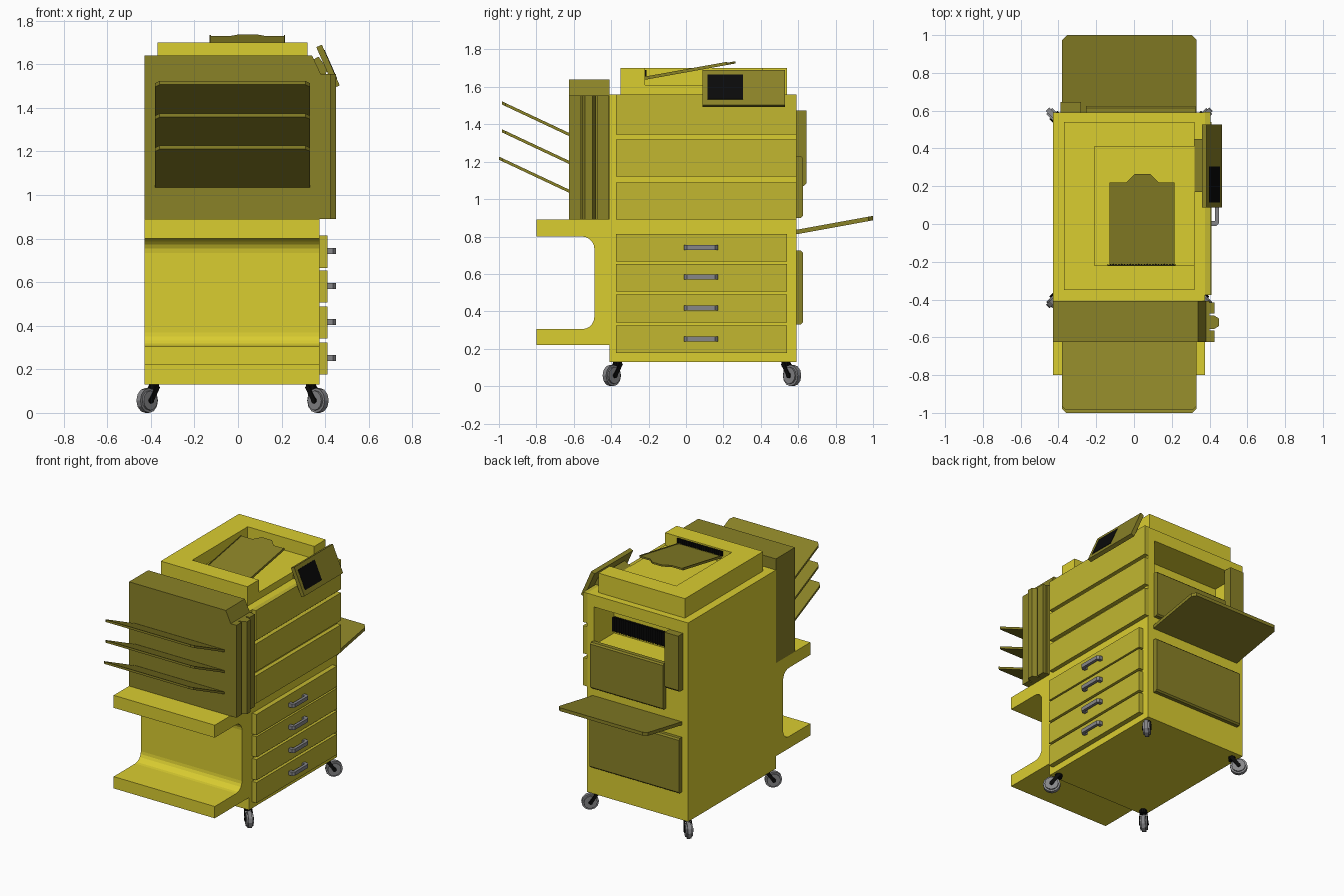
import bpy, bmesh, math
from mathutils import Vector, Matrix

if "Cube" in bpy.data.objects:
    bpy.data.objects.remove(bpy.data.objects["Cube"])


def mat(name, r, g, b):
    m = bpy.data.materials.new(name)
    m.diffuse_color = (r, g, b, 1)
    m.use_nodes = True
    m.node_tree.nodes["Principled BSDF"].inputs["Base Color"].default_value = m.diffuse_color
    return m


YELLOW = mat("body yellow", 0.70, 0.61, 0.03)
PANEL = mat("panel yellow", 0.54, 0.475, 0.03)
OLIVE = mat("dark olive", 0.254, 0.223, 0.02)
GREY = mat("grey", 0.24, 0.24, 0.25)
BLACK = mat("black", 0.003, 0.003, 0.003)


def finish(name, bm, m):
    bmesh.ops.recalc_face_normals(bm, faces=bm.faces)
    me = bpy.data.meshes.new(name)
    bm.to_mesh(me)
    bm.free()
    me.materials.append(m)
    ob = bpy.data.objects.new(name, me)
    bpy.context.collection.objects.link(ob)
    return ob


# Extrude a closed profile along an axis: x -> (y,z), y -> (x,z), z -> (x,y)
def prism(name, pts, axis, a, b, m, shear=0.0, y0=0.0):
    put = {'x': lambda p, t: (t, p[0], p[1]),
           'y': lambda p, t: (p[0], t, p[1]),
           'z': lambda p, t: (p[0], p[1], t + shear * (p[1] - y0))}[axis]
    bm = bmesh.new()
    lo = [bm.verts.new(put(p, a)) for p in pts]
    hi = [bm.verts.new(put(p, b)) for p in pts]
    bm.faces.new(lo)
    bm.faces.new(hi)
    n = len(pts)
    for i in range(n):
        j = (i + 1) % n
        bm.faces.new((lo[i], lo[j], hi[j], hi[i]))
    return finish(name, bm, m)


def box(name, x0, x1, y0, y1, z0, z1, m):
    return prism(name, [(x0, y0), (x1, y0), (x1, y1), (x0, y1)], 'z', z0, z1, m)


def arc(cx, cy, r, a0, a1, n=5):
    return [(cx + r * math.cos(math.radians(a0 + (a1 - a0) * i / n)),
             cy + r * math.sin(math.radians(a0 + (a1 - a0) * i / n))) for i in range(n + 1)]


# Main cabinet with C-shaped front shelf
profile = [(-.80, .22), (-.41, .22), (-.41, .13), (.59, .13), (.59, 1.56), (-.41, 1.56),
           (-.41, .89), (-.80, .89), (-.80, .80)]
profile += arc(-.555, .735, .065, 90, 0) + arc(-.555, .37, .065, 0, -90) + [(-.80, .305)]
body = prism("cabinet", profile, 'x', -.43, .375, YELLOW)

# Recess in the back for the bypass feeder
cut = box("recess_cutter", -.39, .32, .36, .70, 1.20, 1.475, YELLOW)
mod = body.modifiers.new("recess", 'BOOLEAN')
mod.object = cut
mod.operation = 'DIFFERENCE'
mod.solver = 'EXACT'
bpy.context.view_layer.objects.active = body
bpy.ops.object.modifier_apply(modifier=mod.name)
bpy.data.objects.remove(cut)

# Paper drawers with handles
for i, zc in enumerate((.25, .415, .58, .74)):
    box(f"drawer_{i+1}", .37, .41, -.375, .54, zc - .074, zc + .074, PANEL)
    prism(f"drawer_handle_{i+1}",
          [(.405, -.01), (.435, -.01), (.45, .005), (.45, .155), (.435, .17), (.405, .17),
           (.405, .145), (.43, .145), (.43, .015), (.405, .015)],
          'z', zc - .011, zc + .016, GREY)

# Upper side panels
for i, (z0, z1) in enumerate(((.89, 1.09), (1.12, 1.32), (1.345, 1.56))):
    box(f"side_panel_{i+1}", .37, .405, -.375, .592, z0, z1, PANEL)

# Scanner on top, with a recess open to the right
box("scanner_base", -.37, .32, -.35, .54, 1.555, 1.61, YELLOW)
prism("scanner_rim", [(-.37, -.35), (.32, -.35), (.32, -.22), (-.21, -.22),
                      (-.21, .41), (.32, .41), (.32, .54), (-.37, .54)],
      'z', 1.61, 1.70, YELLOW)
prism("document_tray", [(-.13, -.22), (.215, -.22), (.215, .22), (.13, .22), (.085, .265),
                        (.005, .265), (-.04, .22), (-.13, .22)],
      'z', 1.638, 1.65, OLIVE, .18, -.22)
for s, x in (("left", -.13), ("right", .21)):
    box(f"tray_rail_{s}", x, x + .005, -.22, .22, 1.64, 1.655, OLIVE)
    o = bpy.data.objects[f"tray_rail_{s}"]
    for v in o.data.vertices:
        v.co.z += .18 * (v.co.y + .22)


# Toothed feed strips
def teeth(name, x0, x1, y, d, z0, z1, n):
    step = (x1 - x0) / n
    pts = [(x0, y)]
    for i in range(n):
        pts += [(x0 + i * step, y + d), (x0 + (i + .5) * step, y + d * .4)]
    pts += [(x1, y + d), (x1, y)]
    prism(name, pts, 'z', z0, z1, BLACK)


teeth("scanner_feed_strip", -.14, .22, -.222, .012, 1.655, 1.69, 24)
teeth("bypass_feed_strip", -.22, .319, .355, .03, 1.22, 1.32, 30)

# Control panel, tilted to the right
d = Vector((.08, -.185)).normalized()
nrm = Vector((-d.y, d.x))
top, low = Vector((.385, 1.69)), Vector((.467, 1.503))
prism("control_panel", [top, low, low - nrm * .028, top - nrm * .028], 'y', .088, .528, OLIVE)
s0, s1 = top + d * .027, low - d * .033
prism("screen", [s0 + nrm * .002, s1 + nrm * .002, s1 - nrm * .003, s0 - nrm * .003],
      'y', .115, .305, BLACK)
prism("control_panel_bracket", [(.305, 1.60), (.37, 1.635), (.415, 1.57), (.38, 1.545), (.305, 1.558)],
      'y', .17, .45, OLIVE)

# Finisher on the front
prism("finisher", [(-.43, .89), (.40, .89), (.40, 1.555), (.38, 1.555), (.34, 1.64), (-.43, 1.64)],
      'y', -.625, -.408, OLIVE)
for s, a, b in (("front", -.625, -.565), ("back", -.475, -.415)):
    box(f"finisher_strip_{s}", .39, .425, a, b, .89, 1.555, OLIVE)
prism("finisher_door", [(.39, -.555), (.425, -.555), (.45, -.54), (.45, -.50), (.425, -.485), (.39, -.485)],
      'z', .89, 1.555, OLIVE)

# Output trays on the finisher
for i, (y, z) in enumerate(((-1.0, 1.042), (-.985, 1.196), (-.985, 1.345))):
    c = .02
    prism(f"output_tray_{i+1}", [(-.38, -.62), (.33, -.62), (.33, y + c), (.33 - c, y),
                                 (-.38 + c, y), (-.38, y + c)],
          'z', z - .008, z + .009, OLIVE, -.47, -.625)

# Back: bypass tray, covers and side box
prism("bypass_tray", [(-.38, .588), (.33, .588), (.33, .975), (.305, 1.0), (-.355, 1.0), (-.38, .975)],
      'z', .812, .836, OLIVE, .182, .59)


def cover(name, x0, x1, z0, z1):
    c = .01
    prism(name, [(.585, z0), (.615, z0), (.625, z0 + c), (.625, z1 - c), (.615, z1), (.585, z1)],
          'x', x0, x1, OLIVE)


cover("upper_back_cover", -.255, .325, .90, 1.23)
cover("lower_back_cover", -.38, .33, .33, .725)
prism("back_side_box", [(.585, 1.07), (.63, 1.07), (.645, 1.085), (.645, 1.475), (.585, 1.475)],
      'x', -.39, -.28, OLIVE)


# Swivelled casters at the four corners
def caster(name, mx, my, sx, sy):
    out = Vector((sx, sy, 0)).normalized()
    side = Vector((-out.y, out.x, 0))
    hub = Vector((mx, my, .057)) + out * .045
    axis = side.to_track_quat('Z', 'Y').to_matrix().to_4x4()
    bm = bmesh.new()
    for r, w in ((.057, .026), (.045, .046)):
        bmesh.ops.create_cone(bm, cap_ends=True, segments=12, radius1=r, radius2=r, depth=w,
                              matrix=Matrix.Translation(hub) @ axis)
    finish(name + "_wheel", bm, GREY)
    # Stem, slanted fork arms and axle
    bm = bmesh.new()
    bmesh.ops.create_cone(bm, cap_ends=True, segments=10, radius1=.024, radius2=.024, depth=.03,
                          matrix=Matrix.Translation((mx, my, .12)))
    bmesh.ops.create_cone(bm, cap_ends=True, segments=10, radius1=.014, radius2=.014, depth=.062,
                          matrix=Matrix.Translation(hub) @ axis)
    for k in (-1, 1):
        a = Vector((mx, my, .118)) + side * k * .022
        b = hub + side * k * .027
        v = b - a
        m = Matrix((v.normalized().cross(side), side, v.normalized())).transposed().to_4x4()
        bmesh.ops.create_cube(bm, size=1, matrix=Matrix.Translation((a + b) / 2) @ m
                              @ Matrix.Diagonal((.024, .006, v.length + .015, 1)))
    finish(name + "_fork", bm, BLACK)


for sx, mx in ((-1, -.385), (1, .335)):
    for sy, my in ((-1, -.365), (1, .535)):
        caster(f"caster_{'left' if sx < 0 else 'right'}_{'front' if sy < 0 else 'back'}", mx, my, sx, sy)
